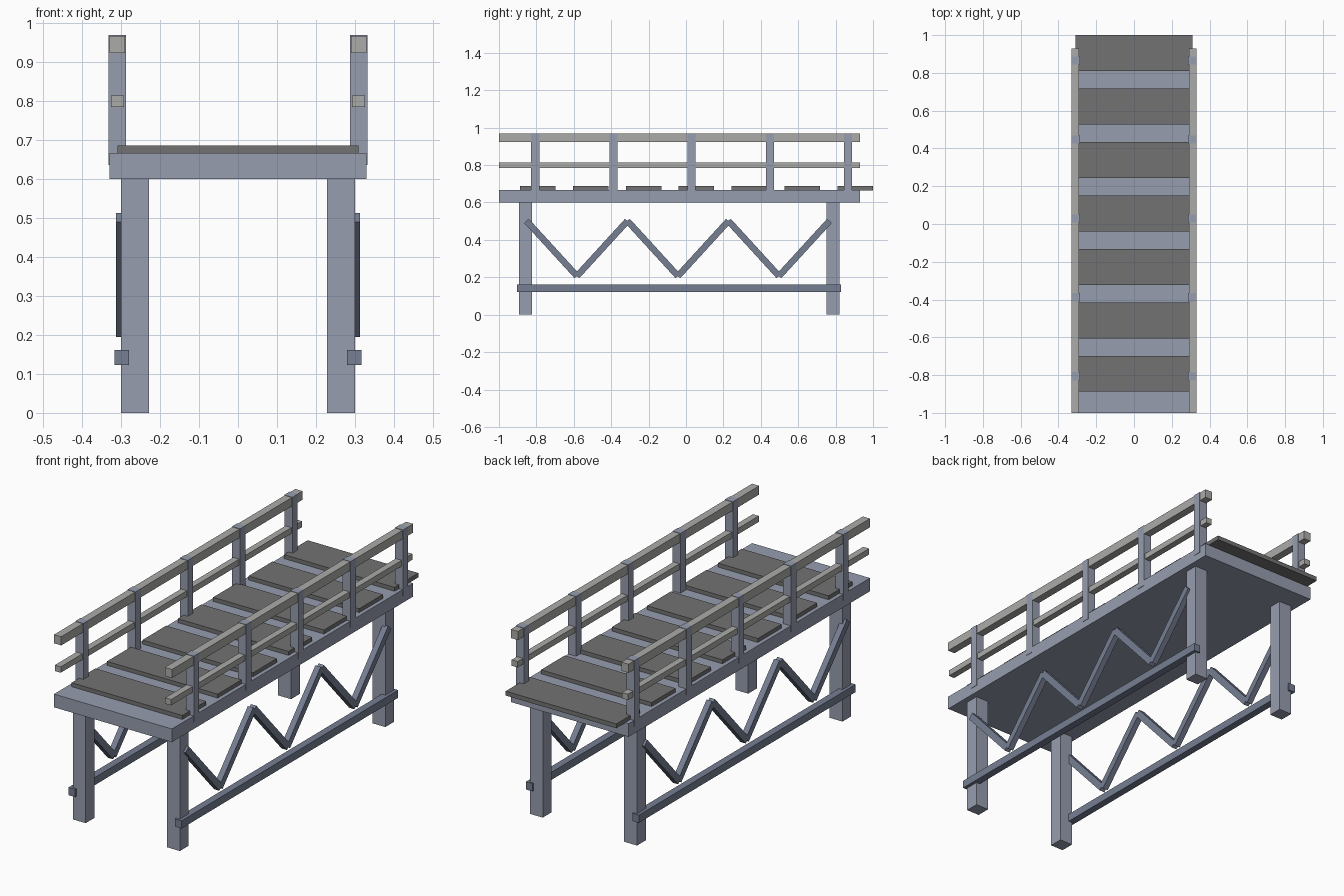
import bpy
from math import atan2, hypot

if "Cube" in bpy.data.objects:
    bpy.data.objects.remove(bpy.data.objects["Cube"])


def material(name, rgb):
    m = bpy.data.materials.new(name)
    m.diffuse_color = (*rgb, 1)
    m.use_nodes = True
    m.node_tree.nodes["Principled BSDF"].inputs["Base Color"].default_value = m.diffuse_color
    return m


FRAME = material("frame_paint", (0.31, 0.34, 0.43))
BRACE = material("brace_paint", (0.18, 0.21, 0.29))
PLANK = material("plank_wood", (0.17, 0.17, 0.17))
RAIL = material("rail_wood", (0.41, 0.41, 0.40))


def box(name, center, size, mat, tilt=0.0):
    bpy.ops.mesh.primitive_cube_add(size=1, location=center, rotation=(tilt, 0, 0))
    ob = bpy.context.object
    ob.name = name
    ob.scale = size
    ob.data.materials.append(mat)
    return ob


# Deck slab
box("deck", (0, -0.035, 0.6335), (0.66, 1.93, 0.067), FRAME)

# Cross planks, the last one overhanging the back edge
for i in range(7):
    box(f"plank_{i + 1}", (0, -0.793 + i * 0.283, 0.676), (0.62, 0.19, 0.022), PLANK)

for side, s in (("left", -1), ("right", 1)):
    # Legs
    for end, y in (("front", -0.858), ("back", 0.785)):
        box(f"{end}_{side}_leg", (s * 0.264, y, 0.301), (0.072, 0.07, 0.602), FRAME)

    # Railing posts and rails
    for i in range(5):
        box(f"{side}_post_{i + 1}", (s * 0.3095, -0.806 + i * 0.418, 0.803),
            (0.045, 0.043, 0.334), FRAME)
    box(f"{side}_top_rail", (s * 0.31, -0.035, 0.946), (0.04, 1.93, 0.044), RAIL)
    box(f"{side}_middle_rail", (s * 0.309, -0.035, 0.80), (0.033, 1.93, 0.03), RAIL)

    # Lower stretcher between the legs
    box(f"{side}_stretcher", (s * 0.298, -0.0375, 0.142), (0.037, 1.733, 0.039), BRACE)

    # Zigzag truss braces
    points = [(-0.853 + i * 0.27, 0.2065 if i % 2 else 0.5015) for i in range(7)]
    for i, ((y0, z0), (y1, z1)) in enumerate(zip(points, points[1:])):
        dy, dz = y1 - y0, z1 - z0
        box(f"{side}_brace_{i + 1}", (s * 0.298, (y0 + y1) / 2, (z0 + z1) / 2),
            (0.03, hypot(dy, dz), 0.034), BRACE, atan2(dz, dy))
